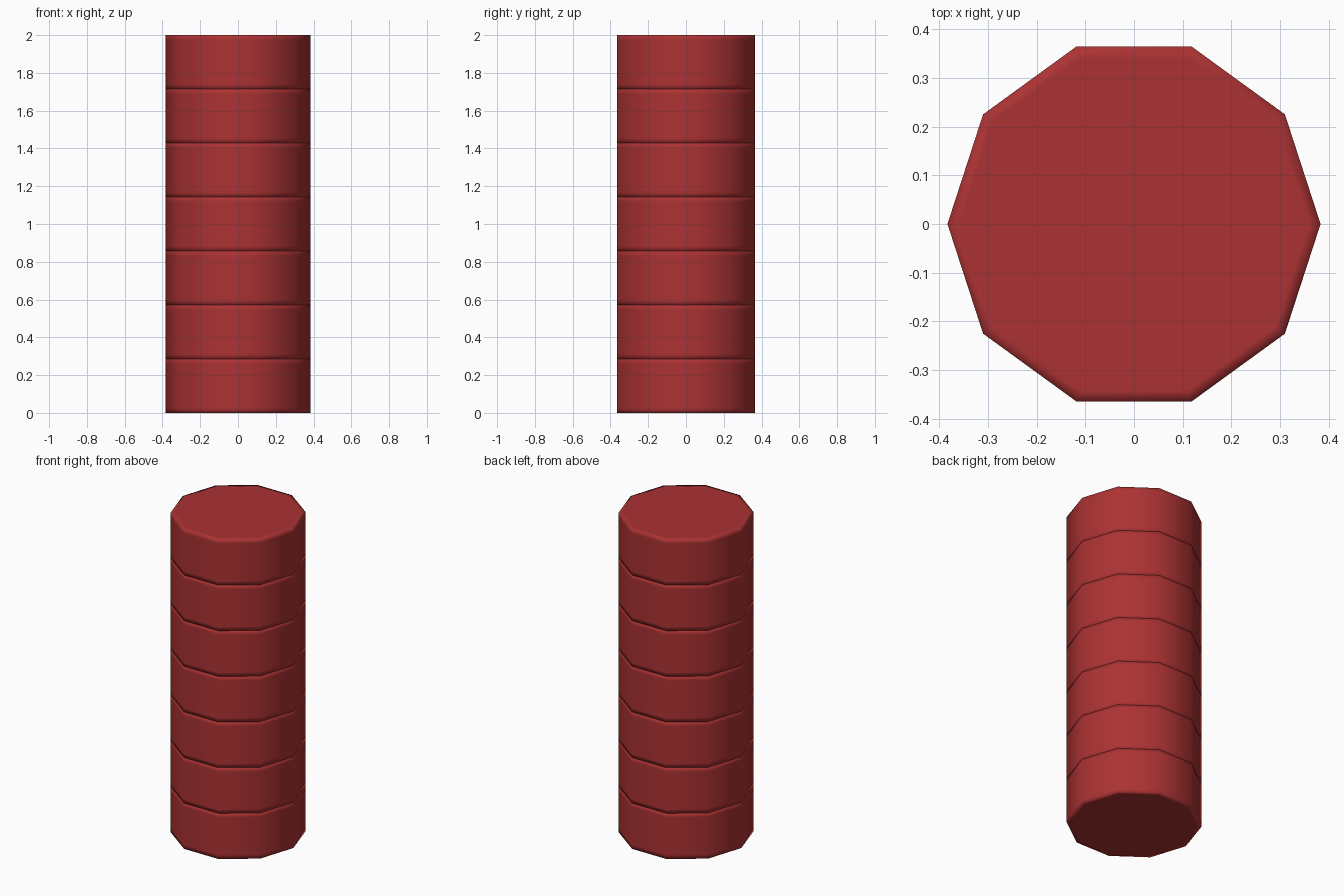
import bpy
import bmesh
from math import cos, sin, tau

cube = bpy.data.objects.get("Cube")
if cube:
    bpy.data.objects.remove(cube, do_unlink=True)

SIDES = 10
COUNT = 7
RADIUS = 0.383
HEIGHT = 2 / COUNT
EDGE = 0.025  # width of the supporting bands beside each rim

# Single red material
red = bpy.data.materials.new("brick red")
red.use_nodes = True
colour = (0.41, 0.032, 0.033, 1)
red.diffuse_color = colour
red.node_tree.nodes["Principled BSDF"].inputs["Base Color"].default_value = colour


def segment_mesh():
    """Ten-sided drum with narrow bands at its rims, smooth shaded."""
    profile = [
        (RADIUS - EDGE, 0), (RADIUS, 0), (RADIUS, EDGE),
        (RADIUS, HEIGHT - EDGE), (RADIUS, HEIGHT), (RADIUS - EDGE, HEIGHT),
    ]
    bm = bmesh.new()
    rings = [
        [bm.verts.new((r * cos(tau * i / SIDES), r * sin(tau * i / SIDES), z))
         for i in range(SIDES)]
        for r, z in profile
    ]
    for low, high in zip(rings, rings[1:]):
        for i in range(SIDES):
            j = (i + 1) % SIDES
            bm.faces.new((low[i], low[j], high[j], high[i]))
    # Flat end caps
    bm.faces.new(rings[0][::-1])
    bm.faces.new(rings[-1])
    for face in bm.faces:
        face.smooth = True
    mesh = bpy.data.meshes.new("segment")
    bm.to_mesh(mesh)
    bm.free()
    mesh.materials.append(red)
    return mesh


# Column of stacked segments
mesh = segment_mesh()
for n in range(COUNT):
    segment = bpy.data.objects.new(f"column_segment_{n + 1}", mesh)
    segment.location.z = n * HEIGHT
    bpy.context.collection.objects.link(segment)
